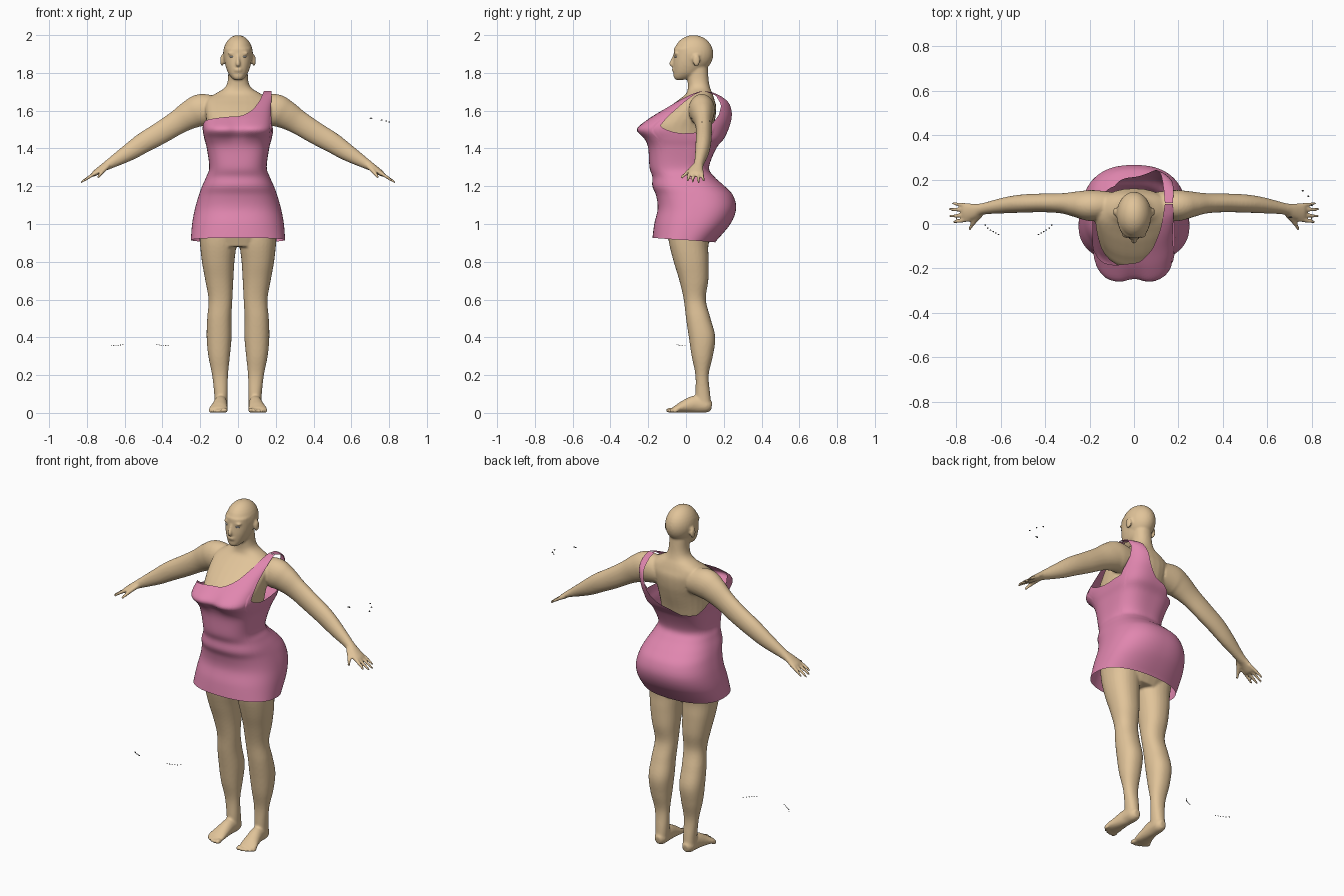
import bpy, bmesh, math
from mathutils import Vector, Matrix


def material(name, rgb):
    m = bpy.data.materials.new(name)
    m.diffuse_color = (*rgb, 1)
    return m


def finish(name, bm, mat=None):
    me = bpy.data.meshes.new(name)
    bmesh.ops.recalc_face_normals(bm, faces=bm.faces)
    for f in bm.faces:
        f.smooth = True
    bm.to_mesh(me)
    bm.free()
    ob = bpy.data.objects.new(name, me)
    bpy.context.collection.objects.link(ob)
    if mat:
        me.materials.append(mat)
    return ob


def spline(rows, steps=5):
    # Catmull-Rom through rows of numbers
    out = []
    for i in range(len(rows) - 1):
        p = [rows[max(i - 1, 0)], rows[i], rows[i + 1], rows[min(i + 2, len(rows) - 1)]]
        for s in range(steps):
            t = s / steps
            out.append([0.5 * (2 * b + (c - a) * t + (2 * a - 5 * b + 4 * c - d) * t * t
                               + (3 * b - a - 3 * c + d) * t ** 3) for a, b, c, d in zip(*p)])
    return out + [list(rows[-1])]


def power(v, e):
    return math.copysign(abs(v) ** e, v)


def lookup(keys, x):
    # smooth-step free linear interpolation in a keyed table
    for a, b in zip(keys, keys[1:]):
        if x <= b[0]:
            t = max(0, (x - a[0]) / (b[0] - a[0]))
            return [p + (q - p) * t for p, q in zip(a[1:], b[1:])]
    return list(keys[-1][1:])


def loft(bm, rings):
    rows = [[bm.verts.new(p) for p in r] for r in rings]
    n = len(rows[0])
    for a, b in zip(rows, rows[1:]):
        for i in range(n):
            bm.faces.new((a[i], a[(i + 1) % n], b[(i + 1) % n], b[i]))
    bm.faces.new(rows[0][::-1])
    bm.faces.new(rows[-1])


ANG = [math.tau * i / 28 for i in range(28)]


def column(bm, rows, side=1, e=0.9):
    # upright loft: rows of z, x centre, x radius, front y, back y
    loft(bm, [[(side * (xc + rx * power(math.cos(a), e)),
                (yf + yb) / 2 + (yb - yf) / 2 * power(math.sin(a), e), z) for a in ANG]
              for z, xc, rx, yf, yb in spline(rows)])


def tube(bm, rows, hint, side=1):
    # loft along a path: rows of x, y, z, radius along hint, other radius
    pts = spline(rows)
    rings = []
    for i, (x, y, z, r1, r2) in enumerate(pts):
        t = (Vector(pts[min(i + 1, len(pts) - 1)][:3]) - Vector(pts[max(i - 1, 0)][:3])).normalized()
        u = (Vector(hint) - t * t.dot(Vector(hint))).normalized()
        v = t.cross(u)
        ring = [Vector((x, y, z)) + u * r1 * math.cos(a) + v * r2 * math.sin(a) for a in ANG]
        rings.append([(side * p.x, p.y, p.z) for p in ring])
    loft(bm, rings)


def ball(bm, c, r, seg=16):
    bmesh.ops.create_uvsphere(bm, u_segments=seg, v_segments=max(4, seg // 2), radius=1,
                              matrix=Matrix.Translation(c) @ Matrix.Diagonal((*r, 1)))


skin = material("skin", (0.75, 0.55, 0.32))
pink = material("pink_cloth", (0.75, 0.24, 0.43))
dark = material("dark", (0.08, 0.08, 0.08))
body = bmesh.new()

# torso and neck
column(body, [(.88, 0, .17, -.08, .11), (1.0, 0, .21, -.12, .18), (1.1, 0, .19, -.11, .215),
              (1.2, 0, .16, -.11, .15), (1.3, 0, .13, -.12, .095), (1.4, 0, .145, -.14, .11),
              (1.5, 0, .16, -.2, .14), (1.56, 0, .17, -.16, .155), (1.62, 0, .175, -.09, .16),
              (1.66, 0, .165, -.035, .15), (1.69, 0, .12, .0, .14), (1.72, 0, .072, .01, .128),
              (1.76, 0, .054, .008, .12), (1.83, 0, .052, .0, .115)])

# head: skull, jaw, nose, lips
ball(body, (0, .04, 1.9), (.079, .105, .1), 32)
column(body, [(1.762, 0, .018, -.052, -.02), (1.774, 0, .034, -.064, .03), (1.8, 0, .053, -.066, .07),
              (1.84, 0, .067, -.068, .1), (1.88, 0, .074, -.066, .12), (1.93, 0, .074, -.064, .125)])
tube(body, [(0, -.06, 1.895, .007, .008), (0, -.071, 1.87, .008, .009),
            (0, -.079, 1.847, .013, .01), (0, -.07, 1.836, .01, .006)], (1, 0, 0))
for z in (1.811, 1.82):
    ball(body, (0, -.066, z), (.022, .009, .005))

for s in (-1, 1):
    # ears and brows
    ball(body, (s * .084, .055, 1.866), (.01, .02, .032))
    ball(body, (s * .033, -.052, 1.903), (.024, .013, .006))
    # arm running into the palm
    tube(body, [(.1, .085, 1.6, .06, .07), (.19, .083, 1.603, .07, .086), (.25, .088, 1.58, .06, .077),
                (.32, .093, 1.538, .046, .064), (.41, .095, 1.482, .042, .059),
                (.5, .092, 1.43, .041, .054), (.58, .084, 1.378, .036, .045),
                (.68, .068, 1.318, .026, .027), (.72, .058, 1.295, .034, .019),
                (.758, .052, 1.268, .04, .015), (.77, .051, 1.26, .036, .01)], (0, 1, 0), s)
    # fingers and thumb
    for y0, x1, y1, z1 in ((.084, .818, .092, 1.226), (.062, .835, .066, 1.218),
                           (.04, .832, .036, 1.22), (.02, .815, .008, 1.228)):
        tube(body, [(.735, y0, 1.28, .009, .01), (.78, (y0 + y1) / 2, 1.254, .009, .009),
                    (x1, y1, z1, .006, .006)], (0, 1, 0), s)
    tube(body, [(.69, .045, 1.305, .014, .013), (.72, .01, 1.275, .011, .011),
                (.742, -.026, 1.245, .007, .007)], (0, 1, 0), s)
    # leg
    column(body, [(1.0, .11, .1, -.1, .15), (.9, .105, .097, -.09, .12), (.8, .105, .086, -.065, .12),
                  (.7, .099, .074, -.035, .118), (.6, .093, .063, -.012, .105), (.5, .099, .064, 0, .13),
                  (.4, .1, .066, .015, .155), (.3, .1, .057, .03, .142), (.2, .095, .042, .05, .12),
                  (.1, .09, .036, .05, .128), (.04, .09, .034, .05, .134)], s)
    # foot and toes
    tube(body, [(.09, .136, .034, .018, .022), (.09, .11, .038, .034, .037), (.092, .05, .046, .036, .046),
                (.098, -.01, .033, .043, .033), (.104, -.05, .021, .05, .02),
                (.106, -.07, .016, .045, .013)], (1, 0, 0), s)
    for x, y, r in ((.068, -.083, .014), (.091, -.086, .011), (.111, -.08, .0105),
                    (.13, -.07, .01), (.147, -.057, .01)):
        ball(body, (s * x, y, r), (r, r * 1.8, r), 12)

# fuse all body parts into one skin
body_ob = finish("body", body, skin)
rm = body_ob.modifiers.new("fuse", 'REMESH')
rm.mode, rm.voxel_size, rm.use_smooth_shade = 'VOXEL', .0065, True
sm = body_ob.modifiers.new("soften", 'SMOOTH')
sm.factor, sm.iterations = .5, 4

# eyes
eyes = bmesh.new()
for s in (-1, 1):
    ball(eyes, (s * .032, -.052, 1.886), (.014, .01, .006))
finish("eyes", eyes)

# dress: z, half width, front y, back y
SHAPE = [(.905, .25, -.18, .155), (1.0, .243, -.168, .235), (1.08, .228, -.15, .265),
         (1.15, .208, -.158, .25), (1.2, .19, -.178, .205), (1.25, .168, -.178, .15),
         (1.3, .152, -.193, .122), (1.4, .165, -.2, .16), (1.45, .178, -.222, .2),
         (1.5, .187, -.265, .225), (1.55, .187, -.21, .245), (1.6, .187, -.13, .25),
         (1.65, .193, -.05, .23), (1.69, .197, .03, .165), (1.705, .197, .09, .095)]
SHAPE = spline(SHAPE, 6)
# top edge height by angle: neckline, strap, armhole, strap, low back
EDGE = [(-180, 1.5), (-165, 1.53), (-150, 1.548), (-90, 1.57), (-75, 1.61), (-64, 1.66), (-57, 1.705),
        (-33, 1.705), (-28, 1.6), (-20, 1.52), (0, 1.48), (20, 1.49), (28, 1.58), (33, 1.705),
        (57, 1.705), (65, 1.62), (75, 1.54), (90, 1.47), (110, 1.425), (145, 1.42), (165, 1.45), (180, 1.5)]


def dress_point(deg, z):
    rx, yf, yb = lookup(SHAPE, z)
    e = lookup([(.9, .85), (1.25, .8), (1.45, .6), (1.8, .6)], z)[0]
    a = math.radians(deg)
    x = rx * power(math.cos(a), e)
    y = (yf + yb) / 2 + (yb - yf) / 2 * power(math.sin(a), e)
    if deg < 0:  # dip between the breasts
        y += .018 * math.exp(-(x / .045) ** 2 - ((z - 1.5) / .05) ** 2)
    return x, y, z


dress = bmesh.new()
COLS, ROWS = 180, 64
grid = []
for c in range(COLS):
    deg = -180 + 360 * c / COLS
    top, hem = lookup(EDGE, deg)[0], .915 - .012 * math.sin(math.radians(deg))
    grid.append([dress.verts.new(dress_point(deg, hem + (top - hem) * r / ROWS)) for r in range(ROWS + 1)])
for c in range(COLS):
    a, b = grid[c], grid[(c + 1) % COLS]
    for r in range(ROWS):
        dress.faces.new((a[r], b[r], b[r + 1], a[r + 1]))
finish("dress", dress, pink)

# stray lash-like specks floating beside the figure
specks = bmesh.new()
for i in range(6):
    t = i / 5
    ball(specks, (-.67 + .06 * t, -.005 - .042 * t ** .7, .355 + .006 * t), (.004, .003, .002), 8)
    ball(specks, (-.37 - .06 * t, -.005 - .042 * t ** .7, .355 + .006 * t), (.004, .003, .002), 8)
for p in ((.70, .03, 1.56), (.708, .03, 1.56), (.76, .15, 1.55), (.785, .125, 1.545), (.8, .085, 1.54)):
    ball(specks, p, (.005, .004, .003), 8)
finish("specks", specks, dark)
